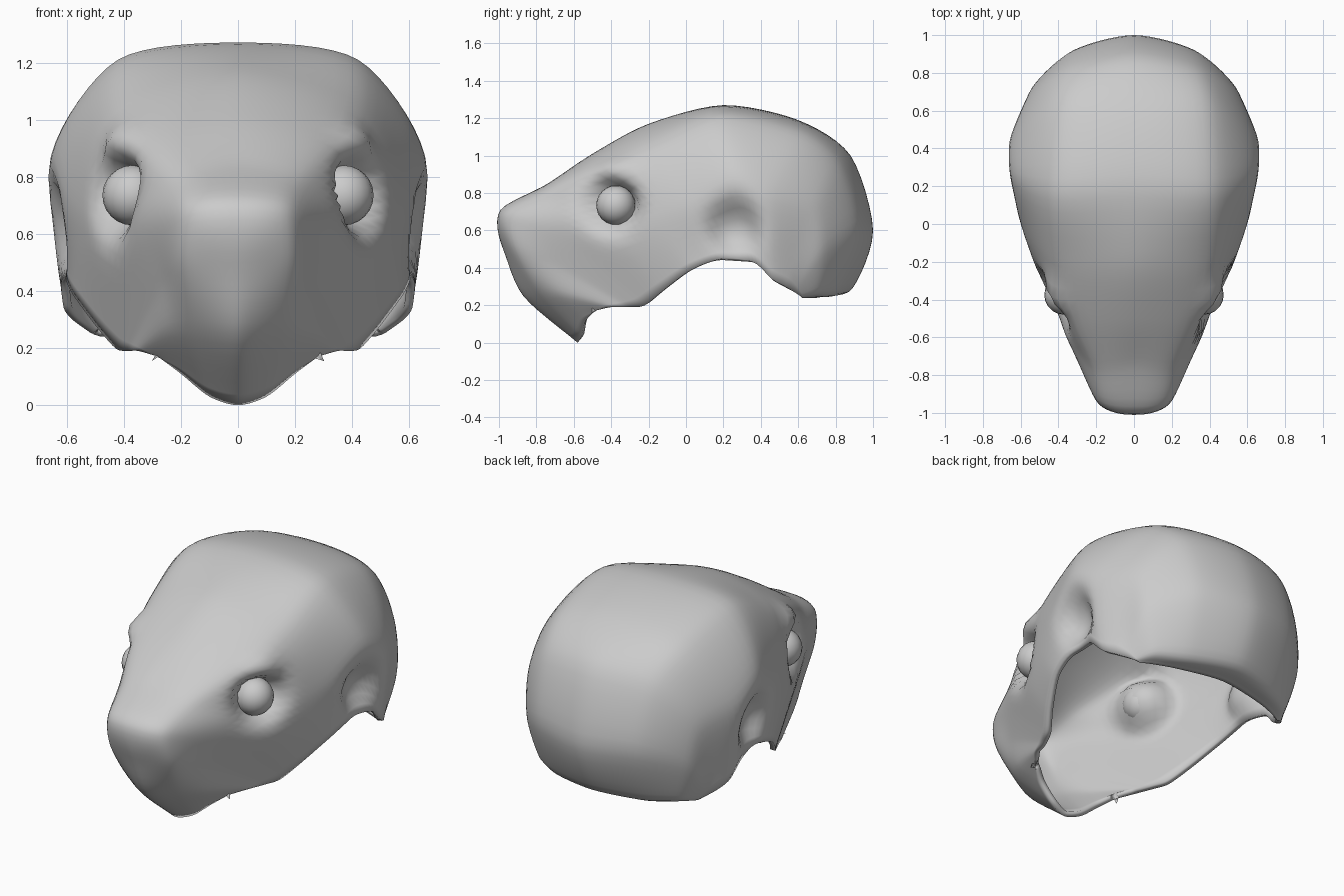
import bpy, bmesh, math
from mathutils import Vector

cube = bpy.data.objects.get("Cube")
if cube:
    bpy.data.objects.remove(cube)

grey = bpy.data.materials.new("plain_grey")
grey.use_nodes = True
tone = (0.6, 0.6, 0.6, 1)
grey.diffuse_color = tone
grey.node_tree.nodes["Principled BSDF"].inputs["Base Color"].default_value = tone

# Guide lines, each running from the snout tip over the head to the nape
crest = [(-.58, 0), (-.87, .25), (-.97, .5), (-.98, .71), (-.74, .85), (-.5, 1.01),
         (-.2, 1.17), (.2, 1.27), (.6, 1.19), (.88, 1.0), (1, .6), (.89, .29), (.74, .25)]
shoulder = [(.1, -.56, .03), (.15, -.79, .26), (.19, -.92, .5), (.19, -.94, .68),
            (.23, -.75, .79), (.35, -.48, .92), (.42, -.17, 1.06), (.42, .18, 1.21),
            (.4, .6, 1.12), (.35, .82, .95), (.32, .92, .6), (.28, .82, .28), (.28, .7, .24)]
cheek = [(.2, -.54, .11), (.25, -.67, .26), (.27, -.7, .42), (.32, -.65, .54),
         (.44, -.43, .62), (.53, -.2, .68), (.6, .01, .75), (.65, .25, .88),
         (.65, .45, .8), (.56, .68, .72), (.52, .74, .5), (.45, .72, .28), (.42, .65, .24)]
rim = [(.28, -.49, .17), (.35, -.4, .19), (.39, -.3, .19), (.43, -.22, .2),
       (.5, -.12, .28), (.58, .03, .39), (.61, .2, .45), (.62, .36, .43),
       (.61, .46, .34), (.58, .53, .3), (.54, .58, .27), (.51, .61, .25), (.48, .62, .24)]


def spline(points, steps):
    """Smooth, fairly tight curve passing through every point."""
    pts = [Vector(p) for p in points]
    pts = [2 * pts[0] - pts[1]] + pts + [2 * pts[-1] - pts[-2]]
    out = []
    for a, b, c, d in zip(pts, pts[1:], pts[2:], pts[3:]):
        start, end = (c - a) * .42, (d - b) * .42
        for k in range(steps):
            t = k / steps
            out.append(b + start * t + (3 * (c - b) - 2 * start - end) * t ** 2
                       + (2 * (b - c) + start + end) * t ** 3)
    return out + [pts[-2]]


def flip(p):
    return Vector((-p[0], p[1], p[2]))


# Soft dents and bulges: centre, radius, shift
sculpt = [((.42, -.4, .74), .13, (-.13, .09, 0)),      # eye socket
          ((.42, -.38, .9), .1, (.04, -.02, 0)),       # brow
          ((.62, .26, .62), .13, (-.09, 0, 0)),        # ear hollow
          ((0, -.98, .62), .14, (0, -.015, 0))]        # nose


def shape(p):
    side = 1 if p.x >= 0 else -1
    q = Vector((abs(p.x), p.y, p.z))
    move = Vector()
    for centre, radius, shift in sculpt:
        fall = math.exp(-((q - Vector(centre)).length / radius) ** 3)
        move += Vector(shift) * fall
    return Vector((p.x + side * move.x if abs(p.x) > .001 else 0,
                   p.y + move.y, p.z + move.z))


# Head shell: arches across the guide lines
middle = [(0, y, z) for y, z in crest]
lines = [spline(g, 6) for g in (middle, shoulder, cheek, rim)]
bm = bmesh.new()
rows = []
for c, s, k, r in zip(*lines):
    arch = spline([flip(r), flip(k), flip(s), c, s, k, r], 8)
    rows.append([bm.verts.new(shape(p)) for p in arch])
for low, high in zip(rows, rows[1:]):
    for i in range(len(low) - 1):
        bm.faces.new((low[i], low[i + 1], high[i + 1], high[i]))
mesh = bpy.data.meshes.new("head_shell")
bm.to_mesh(mesh)
bm.free()
shell = bpy.data.objects.new("head_shell", mesh)
bpy.context.collection.objects.link(shell)
mesh.materials.append(grey)
mesh.shade_smooth()
wall = shell.modifiers.new("wall", "SOLIDIFY")
wall.thickness = .03
wall.offset = -1

# Eyes
for name, side in (("left_eye", 1), ("right_eye", -1)):
    bpy.ops.mesh.primitive_uv_sphere_add(segments=20, ring_count=12, radius=.105,
                                         location=(side * .37, -.375, .735))
    eye = bpy.context.object
    eye.name = name
    eye.data.materials.append(grey)
    bpy.ops.object.shade_smooth()
